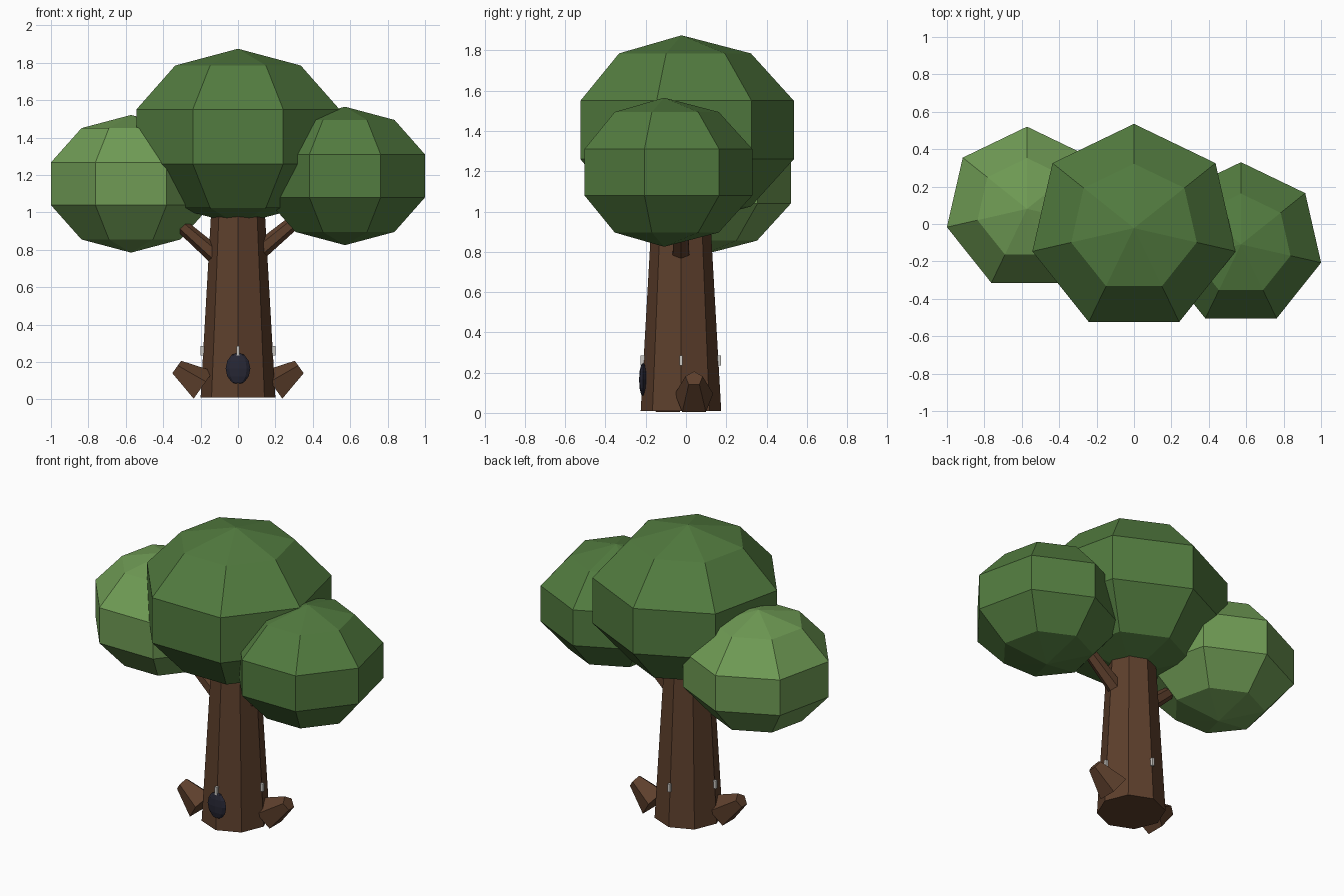
import bpy
from mathutils import Vector

if "Cube" in bpy.data.objects:
    bpy.data.objects.remove(bpy.data.objects["Cube"])

CY = -0.025  # trunk axis in y


def material(name, rgb):
    m = bpy.data.materials.new(name)
    m.diffuse_color = (*rgb, 1)
    m.use_nodes = True
    m.node_tree.nodes["Principled BSDF"].inputs["Base Color"].default_value = m.diffuse_color
    return m


GREEN = material("leaf_green", (0.085, 0.20, 0.05))
LIGHT = material("leaf_light_green", (0.16, 0.33, 0.09))
BARK = material("bark_brown", (0.11, 0.05, 0.025))
DARK = material("dark_blue", (0.02, 0.02, 0.035))
PALE = material("pale_grey", (0.6, 0.58, 0.55))


def finish(name, mat):
    ob = bpy.context.object
    ob.name = name
    ob.data.materials.append(mat)
    return ob


def blob(name, centre, size, mat, segments=7, rings=5):
    bpy.ops.mesh.primitive_uv_sphere_add(segments=segments, ring_count=rings,
                                         radius=1, location=centre)
    ob = finish(name, mat)
    ob.scale = size


def limb(name, start, end, r1, r2, sides):
    a, b = Vector(start), Vector(end)
    bpy.ops.mesh.primitive_cone_add(vertices=sides, radius1=r1, radius2=r2,
                                    depth=(b - a).length, location=(a + b) / 2)
    ob = finish(name, BARK)
    ob.rotation_euler = (b - a).to_track_quat('Z', 'Y').to_euler()


# Leaf canopies
blob("canopy_centre", (0, -0.022, 1.405), (0.586, 0.586, 0.47), GREEN)
blob("canopy_right", (0.572, -0.109, 1.195), (0.462, 0.462, 0.37), GREEN)
blob("canopy_left", (-0.572, 0.081, 1.153), (0.462, 0.462, 0.368), LIGHT)

# Trunk
bpy.ops.mesh.primitive_cone_add(vertices=8, radius1=0.2, radius2=0.138,
                                depth=1.09, location=(0, CY, 0.555))
finish("trunk", BARK)

# Branches reaching into the side canopies
limb("branch_left", (-0.08, CY, 0.735), (-0.298, CY, 0.925), 0.05, 0.037, 6)
limb("branch_right", (0.08, CY, 0.765), (0.32, CY, 0.965), 0.05, 0.037, 6)

# Root stubs, one each side, turned half a circle about the trunk
for side, label in ((1, "right"), (-1, "left")):
    y = CY + side * 0.065
    limb("root_" + label, (side * 0.19, y, 0.07), (side * 0.33, y, 0.17),
         0.1, 0.045, 5)

# Dark knot on the front
blob("front_knot", (0, -0.213, 0.165), (0.066, 0.02, 0.085), DARK, 8, 6)

# Crossed pegs whose ends just poke out of the bark
for label, size in (("x", (0.4, 0.016, 0.05)), ("y", (0.016, 0.4, 0.05))):
    bpy.ops.mesh.primitive_cube_add(size=1, location=(0, CY, 0.26))
    finish("peg_" + label, PALE).scale = size
